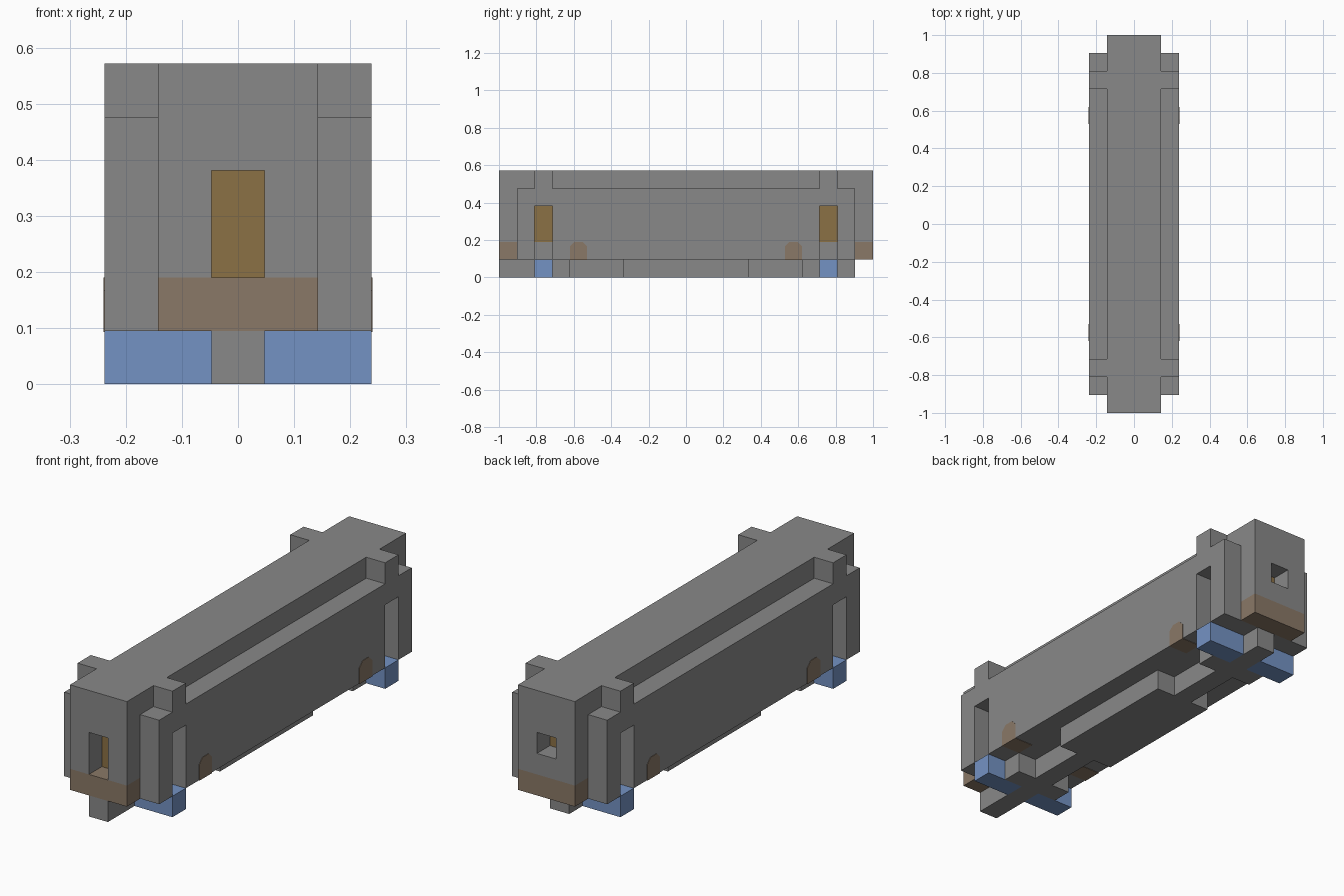
import bpy
import bmesh

cube = bpy.data.objects.get("Cube")
if cube:
    bpy.data.objects.remove(cube, do_unlink=True)

U = 2 / 21  # one block, in scene units


def make_material(name, color):
    mat = bpy.data.materials.new(name)
    mat.use_nodes = True
    mat.diffuse_color = (*color, 1)
    bsdf = next(n for n in mat.node_tree.nodes if n.type == 'BSDF_PRINCIPLED')
    bsdf.inputs["Base Color"].default_value = (*color, 1)
    bsdf.inputs["Roughness"].default_value = 0.9
    return mat


GRAY = make_material("stone gray", (0.25, 0.25, 0.25))
BROWN = make_material("dusty brown", (0.255, 0.19, 0.135))
OCHRE = make_material("ochre", (0.26, 0.165, 0.06))
BLUE = make_material("soft blue", (0.175, 0.29, 0.55))


def prism(name, points, axis, lo, hi, mat):
    """Extrude a flat outline, given in blocks, along one axis."""
    place = {'x': lambda a, b, t: (t, a, b),
             'y': lambda a, b, t: (a, t, b),
             'z': lambda a, b, t: (a, b, t)}[axis]
    bm = bmesh.new()
    rings = [[bm.verts.new([c * U for c in place(a, b, t)]) for a, b in points]
             for t in (lo, hi)]
    bm.faces.new(rings[0])
    bm.faces.new(rings[1])
    n = len(points)
    for i in range(n):
        j = (i + 1) % n
        bm.faces.new((rings[0][i], rings[0][j], rings[1][j], rings[1][i]))
    bmesh.ops.recalc_face_normals(bm, faces=bm.faces)
    mesh = bpy.data.meshes.new(name)
    bm.to_mesh(mesh)
    bm.free()
    mesh.materials.append(mat)
    obj = bpy.data.objects.new(name, mesh)
    bpy.context.collection.objects.link(obj)
    return obj


def box(name, x, y, z, mat):
    outline = [(x[0], y[0]), (x[1], y[0]), (x[1], y[1]), (x[0], y[1])]
    return prism(name, outline, 'z', *z, mat)


def span(side, near, far):
    return sorted((side * near, side * far))


def mirrored(half):
    """Close an outline by reflecting it across the first coordinate."""
    return half + [(-a, b) for a, b in reversed(half)]


# Central body
box("core", (-1.5, 1.5), (-9.5, 9.5), (1, 6), GRAY)

# Side walls with open slots below and raised post tops
wall = mirrored([(7.5, 1), (7.5, 4), (8.5, 4), (8.5, 1), (9.5, 1), (9.5, 5),
                 (8.5, 5), (8.5, 6), (7.5, 6), (7.5, 5)][:5])
half_wall = [(7.5, 1), (7.5, 4), (8.5, 4), (8.5, 1), (9.5, 1), (9.5, 5),
             (8.5, 5), (8.5, 6), (7.5, 6), (7.5, 5)]
wall = mirrored(half_wall)
for side, label in ((1, "left"), (-1, "right")):
    prism(label + "_wall", wall, 'x', *span(side, 1.5, 2.5), GRAY)
    for end, where in ((-1, "front"), (1, "back")):
        tag = f"{where}_{label}_"
        slot = span(end, 7.5, 8.5)
        # Ochre panel at the back of the slot, and the foot beneath it
        box(tag + "slot_panel", span(side, 1.5, 1.53), slot, (2, 4), OCHRE)
        box(tag + "foot", span(side, 0.5, 2.5), slot, (0, 1), BLUE)
        # Clipped brown patch low on the wall
        patch = [(end * 5.55, 0.98), (end * 6.5, 0.98), (end * 6.5, 1.75),
                 (end * 6.25, 2), (end * 5.8, 2), (end * 5.55, 1.75)]
        prism(tag + "patch", patch, 'x', *span(side, 1.5, 2.52), BROWN)

# End caps: arch over a recess, ochre panel inside, brown band below
arch = mirrored([(0.5, 4), (0.5, 2), (1.5, 2), (1.5, 6)])
for end, where in ((-1, "front"), (1, "back")):
    depth = span(end, 9.5, 10.5)
    prism(where + "_cap", arch, 'y', *depth, GRAY)
    box(where + "_band", (-1.5, 1.5), depth, (1, 2), BROWN)
    box(where + "_recess_panel", (-0.5, 0.5), span(end, 9.5, 9.53), (2, 4), OCHRE)
box("back_sill", (-0.5, 0.5), (9.5, 10.5), (2, 3), GRAY)

# Stepped keel under the body
keel = mirrored([(0.5, -10.5), (0.5, -7.5), (1.5, -7.5), (1.5, -6.5), (0.5, -6.5),
                 (0.5, -3.5), (1.5, -3.5), (1.5, 3.5), (0.5, 3.5), (0.5, 6.5),
                 (1.5, 6.5), (1.5, 7.5), (0.5, 7.5), (0.5, 9.5)])
prism("keel", keel, 'z', 0, 1, GRAY)
